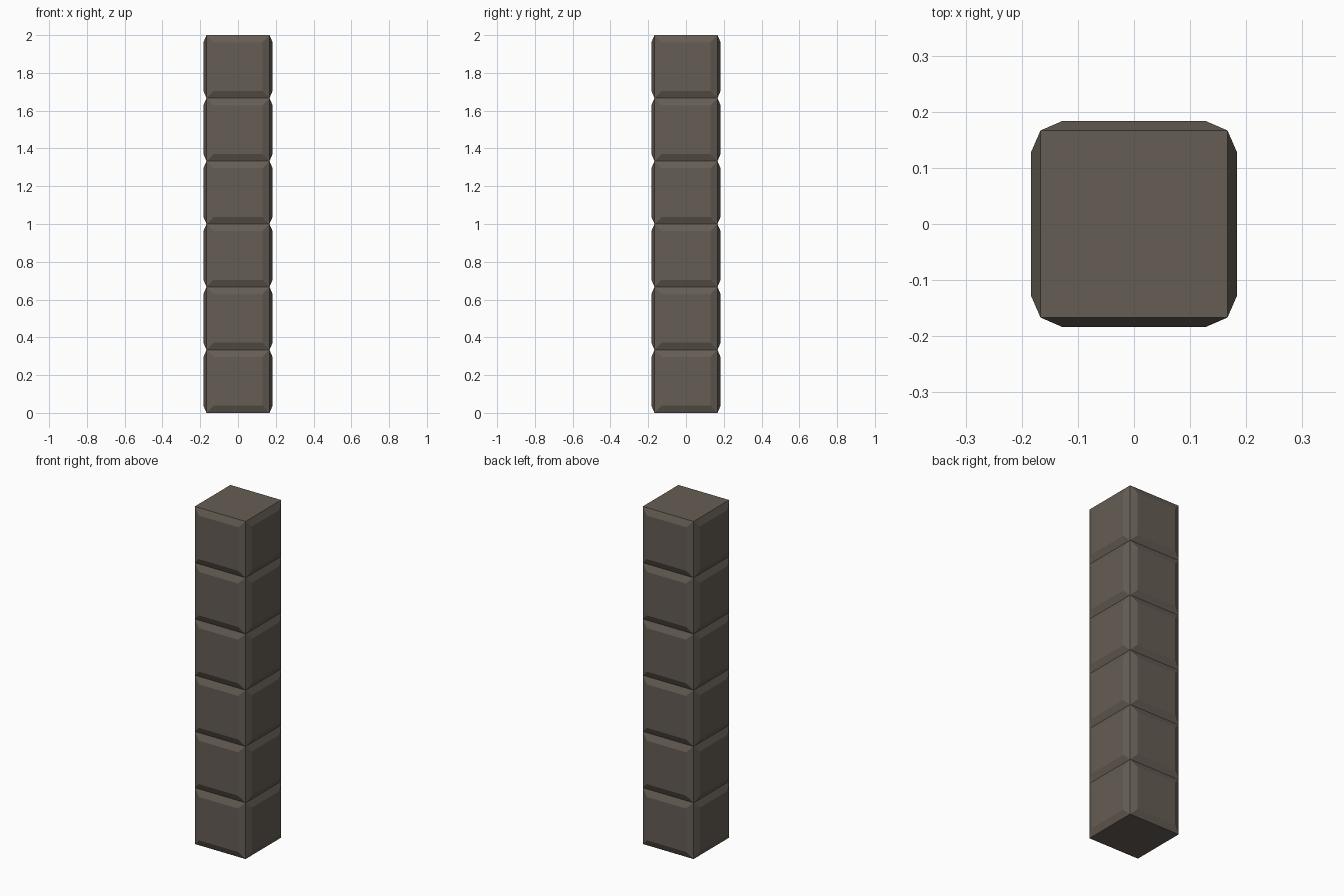
import bpy, bmesh
from mathutils import Matrix, Vector

if "Cube" in bpy.data.objects:
    bpy.data.objects.remove(bpy.data.objects["Cube"])

BLOCKS = 6
HEIGHT = 2.0
SIDE = HEIGHT / BLOCKS

stone = bpy.data.materials.new("dark brown stone")
stone.diffuse_color = (0.130, 0.110, 0.089, 1)
stone.use_nodes = True
stone.node_tree.nodes["Principled BSDF"].inputs["Base Color"].default_value = stone.diffuse_color

# Square shaft, cut into equal blocks
bm = bmesh.new()
bmesh.ops.create_cube(bm, size=1, matrix=Matrix.Translation((0, 0, HEIGHT / 2))
                      @ Matrix.Diagonal((SIDE, SIDE, HEIGHT, 1)))
for i in range(1, BLOCKS):
    bmesh.ops.bisect_plane(bm, geom=bm.verts[:] + bm.edges[:] + bm.faces[:],
                           plane_co=Vector((0, 0, i * SIDE)), plane_no=Vector((0, 0, 1)))

# Raised, chamfered panel on every side face
bm.normal_update()
sides = [f for f in bm.faces if abs(f.normal.z) < 0.5]
bmesh.ops.inset_individual(bm, faces=sides, thickness=0.038, depth=0.0165,
                           use_even_offset=True)

mesh = bpy.data.meshes.new("stone_block_column")
bm.to_mesh(mesh)
bm.free()
mesh.materials.append(stone)
column = bpy.data.objects.new("stone_block_column", mesh)
bpy.context.collection.objects.link(column)
